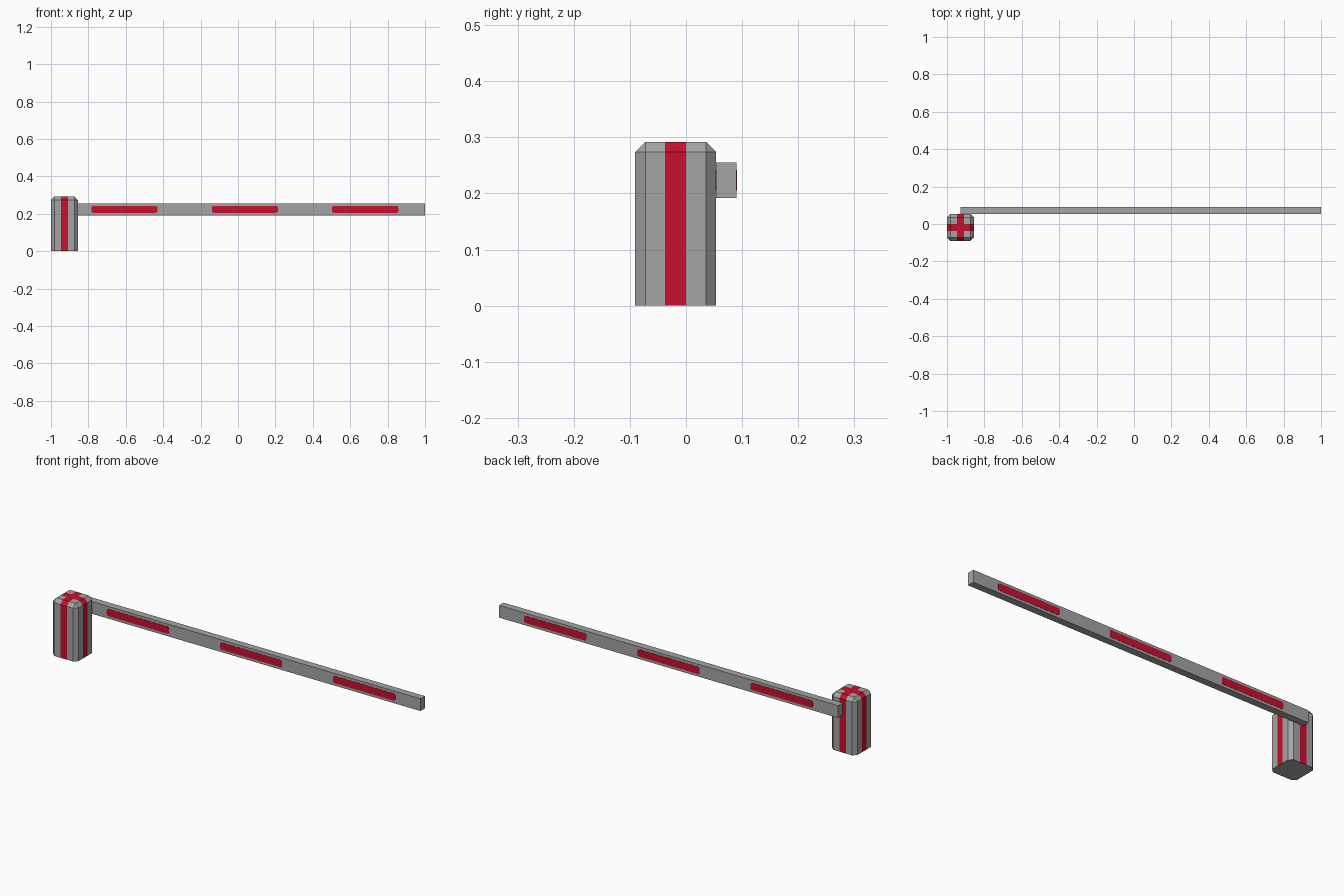
import bpy, bmesh
from mathutils import Vector

if "Cube" in bpy.data.objects:
    bpy.data.objects.remove(bpy.data.objects["Cube"])


def material(name, rgb):
    m = bpy.data.materials.new(name)
    m.diffuse_color = (*rgb, 1)
    m.use_nodes = True
    m.node_tree.nodes["Principled BSDF"].inputs["Base Color"].default_value = m.diffuse_color
    return m


GREY = material("grey", (0.375, 0.375, 0.375))
RED = material("red", (0.578, 0.005, 0.027))


def box(bm, lo, hi):
    """Add an axis-aligned box spanning two corners."""
    lo, hi = Vector(lo), Vector(hi)
    verts = bmesh.ops.create_cube(bm, size=1)["verts"]
    for v in verts:
        v.co = (lo + hi) / 2 + v.co * (hi - lo)
    return verts


def finish(bm, name, *mats):
    mesh = bpy.data.meshes.new(name)
    bm.normal_update()
    bm.to_mesh(mesh)
    bm.free()
    for m in mats:
        mesh.materials.append(m)
    obj = bpy.data.objects.new(name, mesh)
    bpy.context.collection.objects.link(obj)


# Post: box with chamfered uprights and top rim, flat underside
CX, CY, HALF, TOP = -0.928, -0.0185, 0.072, 0.292
STRIPE = 0.0185
bm = bmesh.new()
box(bm, (CX - HALF, CY - HALF, 0), (CX + HALF, CY + HALF, TOP))
rim = [e for e in bm.edges if max(v.co.z for v in e.verts) > 0.1]
bmesh.ops.bevel(bm, geom=rim, offset=0.018, segments=1, affect='EDGES')

# Cut the stripe borders, then paint the bands crossing over the top
for axis, centre in ((0, CX), (1, CY)):
    for side in (-STRIPE, STRIPE):
        co, no = Vector(), Vector()
        co[axis], no[axis] = centre + side, 1
        bmesh.ops.bisect_plane(bm, geom=bm.verts[:] + bm.edges[:] + bm.faces[:],
                               plane_co=co, plane_no=no)
bm.normal_update()
for f in bm.faces:
    c = f.calc_center_median()
    band = min(abs(c.x - CX), abs(c.y - CY)) < STRIPE
    f.material_index = int(band and f.normal.z > -0.5)
finish(bm, "post", GREY, RED)

# Barrier arm
Y0, Y1 = CY + HALF, 0.09
bm = bmesh.new()
box(bm, (-0.928, Y0, 0.192), (1, Y1, 0.255))
finish(bm, "barrier_arm", GREY)

# Red marker plates with clipped corners on both sides of the arm
for i, x in enumerate((-0.607, 0.037, 0.68)):
    for side, y in (("front", Y0), ("back", Y1)):
        bm = bmesh.new()
        box(bm, (x - 0.177, y - 0.001, 0.205), (x + 0.177, y + 0.001, 0.242))
        corners = [e for e in bm.edges
                   if abs(e.verts[0].co.y - e.verts[1].co.y) > 0.001]
        bmesh.ops.bevel(bm, geom=corners, offset=0.009, segments=2,
                        profile=0.5, affect='EDGES')
        finish(bm, f"arm_marker_{side}_{i + 1}", RED)
